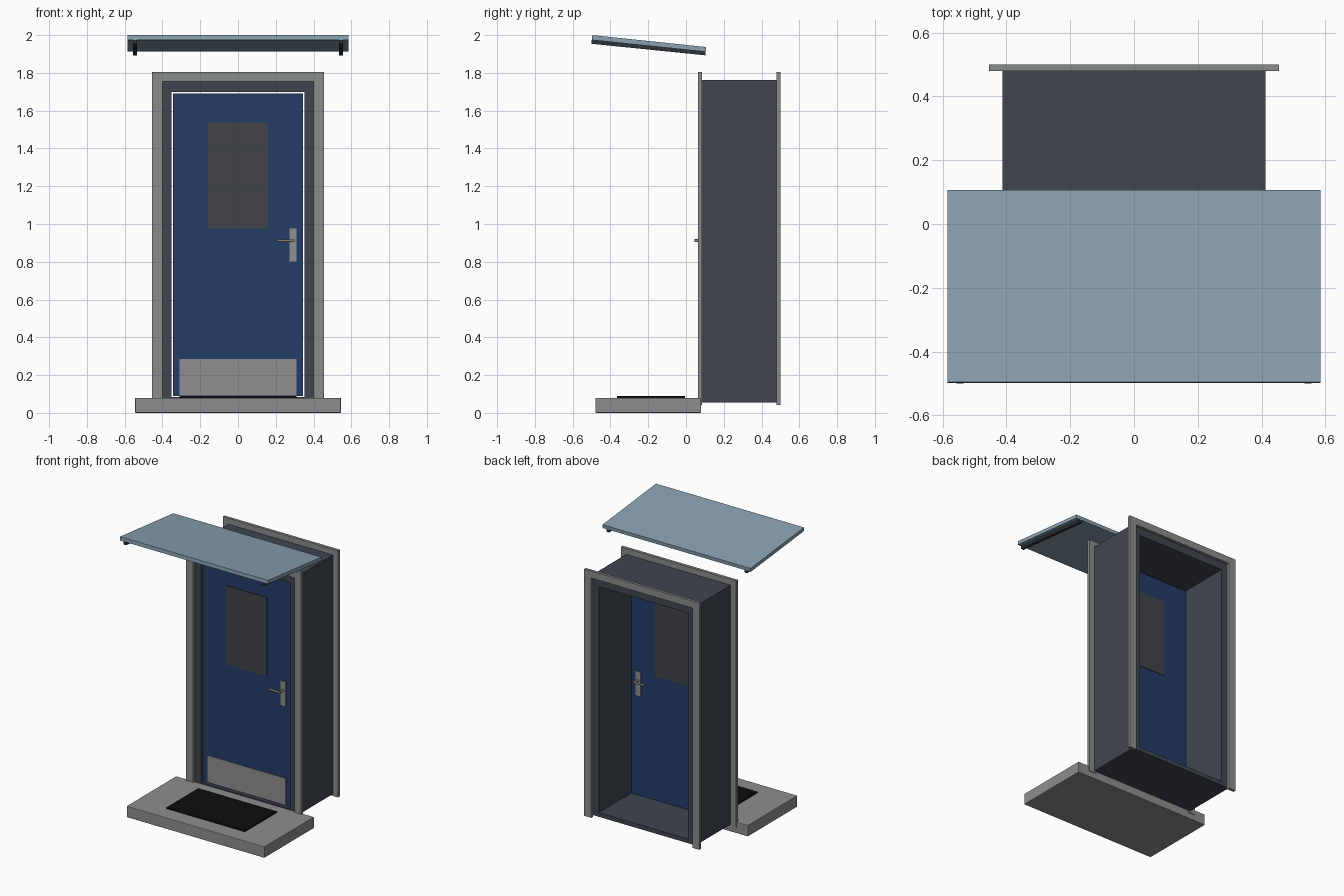
import bpy, bmesh
from mathutils import Vector, Matrix

cube = bpy.data.objects.get("Cube")
if cube:
    bpy.data.objects.remove(cube, do_unlink=True)


def material(name, rgb):
    """Flat material from an 8-bit sRGB colour, stored as linear."""
    lin = [((c / 255 + 0.055) / 1.055) ** 2.4 for c in rgb]
    m = bpy.data.materials.new(name)
    m.use_nodes = True
    m.diffuse_color = (*lin, 1)
    m.node_tree.nodes["Principled BSDF"].inputs["Base Color"].default_value = (*lin, 1)
    return m


stone = material("grey stone", (140, 143, 141))
trim_grey = material("trim grey", (137, 141, 138))
steel = material("brushed steel", (143, 144, 143))
lever_metal = material("warm metal", (135, 128, 118))
frame_dark = material("anthracite frame", (63, 69, 80))
door_blue = material("door blue", (35, 60, 105))
glass = material("dark glass", (65, 68, 73))
canopy_blue = material("canopy pale blue", (137, 161, 177))
rail_dark = material("dark rail", (45, 51, 58))
rubber = material("black rubber", (14, 14, 14))


def finish(name, bm, mat, bevel=0):
    bmesh.ops.recalc_face_normals(bm, faces=bm.faces)
    mesh = bpy.data.meshes.new(name)
    bm.to_mesh(mesh)
    bm.free()
    mesh.materials.append(mat)
    ob = bpy.data.objects.new(name, mesh)
    bpy.context.scene.collection.objects.link(ob)
    if bevel:
        mod = ob.modifiers.new("edge", 'BEVEL')
        mod.width = bevel
        mod.segments = 2
    return ob


def prism(name, points, axis, lo, hi, mat, bevel=0):
    """Extrude a profile along x (points are y,z) or y (points are x,z)."""
    bm = bmesh.new()
    place = (lambda p: (lo, *p)) if axis == 'x' else (lambda p: (p[0], lo, p[1]))
    face = bm.faces.new([bm.verts.new(place(p)) for p in points])
    new = bmesh.ops.extrude_face_region(bm, geom=[face])["geom"]
    step = Vector((hi - lo, 0, 0)) if axis == 'x' else Vector((0, hi - lo, 0))
    bmesh.ops.translate(bm, vec=step, verts=[g for g in new if isinstance(g, bmesh.types.BMVert)])
    return finish(name, bm, mat, bevel)


def box(name, x, y, z, mat, bevel=0):
    corners = [(x[0], z[0]), (x[1], z[0]), (x[1], z[1]), (x[0], z[1])]
    return prism(name, corners, 'y', *y, mat, bevel)


def tunnel(name, outer, inner, y, mat):
    """Hollow rectangular tube along y; each rectangle is half width, bottom, top."""
    bm = bmesh.new()
    loops = [[bm.verts.new((sx * w, yy, (b, t)[up])) for sx, up in ((-1, 0), (1, 0), (1, 1), (-1, 1))]
             for (w, b, t), yy in ((outer, y[0]), (outer, y[1]), (inner, y[1]), (inner, y[0]))]
    for i in range(4):
        a, b = loops[i], loops[(i + 1) % 4]
        for k in range(4):
            n = (k + 1) % 4
            bm.faces.new((a[k], a[n], b[n], b[k]))
    return finish(name, bm, mat)


def rod(name, start, end, radius, mat):
    a, b = Vector(start), Vector(end)
    bm = bmesh.new()
    turn = (b - a).to_track_quat('Z', 'Y').to_matrix().to_4x4()
    bmesh.ops.create_cone(bm, cap_ends=True, segments=16, radius1=radius, radius2=radius,
                          depth=(b - a).length, matrix=Matrix.Translation((a + b) / 2) @ turn)
    ob = finish(name, bm, mat)
    bpy.ops.object.select_all(action='DESELECT')
    ob.select_set(True)
    bpy.context.view_layer.objects.active = ob
    bpy.ops.object.shade_smooth_by_angle()
    return ob


# Entrance step and mat
box("step_slab", (-0.545, 0.545), (-0.48, 0.08), (0, 0.08), stone, 0.004)
box("door_mat", (-0.31, 0.31), (-0.365, -0.005), (0.079, 0.089), rubber)

# Deep frame lining, open front and back
tunnel("frame_lining", (0.413, 0.055, 1.763), (0.352, 0.085, 1.699), (0.084, 0.481), frame_dark)

# Three-sided trim around both openings
trim_profile = [(-0.455, 0.042), (-0.4, 0.042), (-0.4, 1.755), (0.4, 1.755),
                (0.4, 0.042), (0.455, 0.042), (0.455, 1.805), (-0.455, 1.805)]
prism("front_trim", trim_profile, 'y', 0.064, 0.085, trim_grey)
prism("back_trim", trim_profile, 'y', 0.48, 0.5, trim_grey)

# Door leaf with window and kick plate
FRONT, BACK = 0.1, 0.122
box("door_leaf", (-0.345, 0.345), (FRONT, BACK), (0.09, 1.691), door_blue)
box("window_pane", (-0.16, 0.16), (FRONT - 0.005, BACK + 0.003), (0.975, 1.537), glass)
box("kick_plate", (-0.31, 0.31), (FRONT - 0.004, FRONT), (0.093, 0.285), steel)

# Handle set on each side of the door
for side, y, out in (("front", FRONT, -1), ("back", BACK, 1)):
    box(side + "_handle_plate", (0.272, 0.31), sorted((y, y + out * 0.006)), (0.802, 0.975), steel)
    rod(side + "_handle_spindle", (0.291, y, 0.912), (0.291, y + out * 0.054, 0.912), 0.008, lever_metal)
    rod(side + "_handle_lever", (0.299, y + out * 0.047, 0.912), (0.207, y + out * 0.047, 0.912),
        0.007, lever_metal)

# Sloping canopy with a rail under each end
prism("canopy_panel", [(-0.498, 1.974), (0.104, 1.912), (0.106, 1.937), (-0.496, 2.0)],
      'x', -0.585, 0.585, canopy_blue)
for side, x in (("right", -0.545), ("left", 0.545)):
    prism(side + "_canopy_rail", [(-0.5, 1.954), (0.102, 1.893), (0.104, 1.913), (-0.5, 1.975)],
          'x', x - 0.011, x + 0.011, rail_dark)
